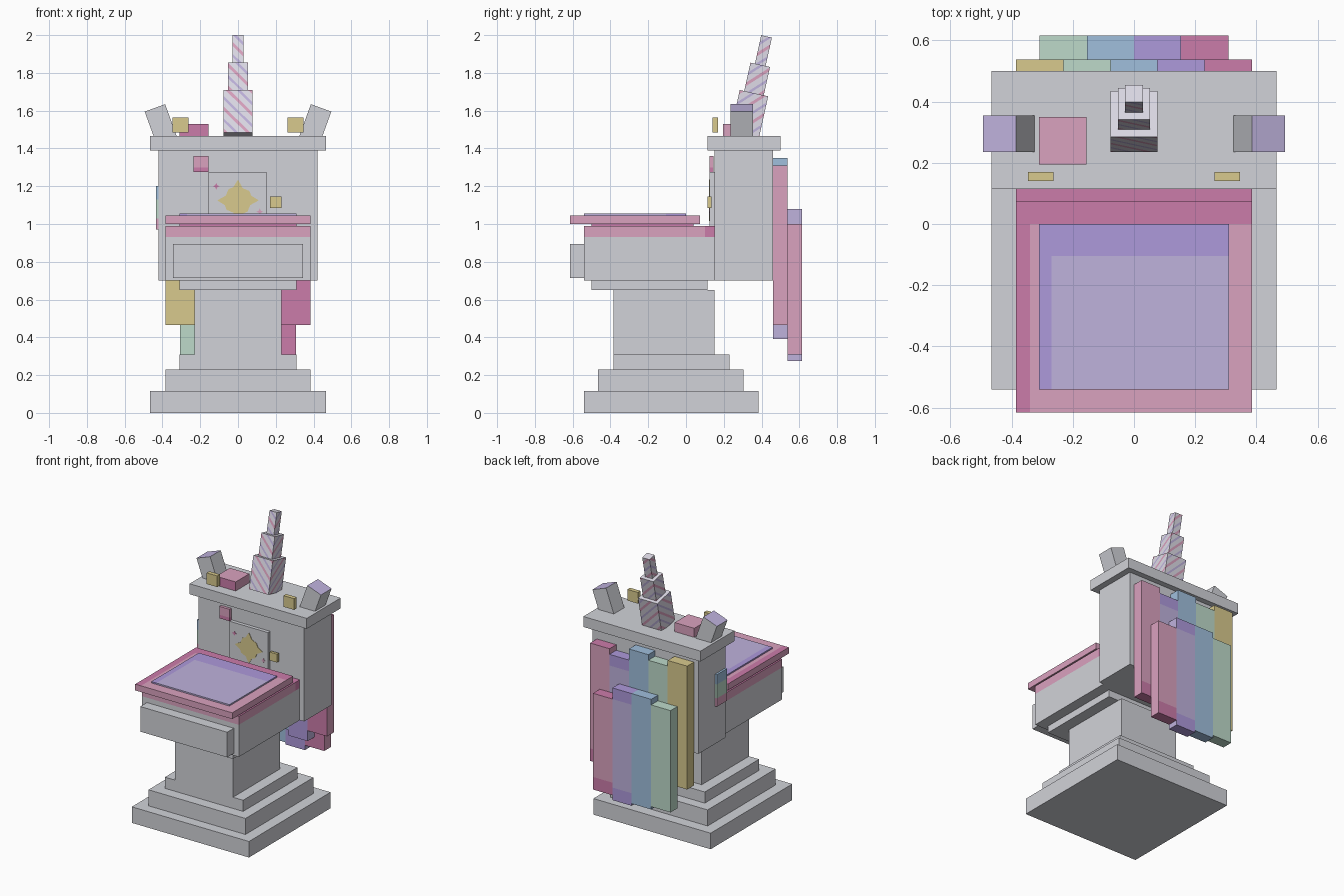
import bpy
import bmesh
from math import radians, floor
from mathutils import Matrix, Vector

cube = bpy.data.objects.get("Cube")
if cube:
    bpy.data.objects.remove(cube, do_unlink=True)


def material(name, r, g, b):
    m = bpy.data.materials.new(name)
    m.use_nodes = True
    m.diffuse_color = (r, g, b, 1)
    bsdf = next(n for n in m.node_tree.nodes if n.type == 'BSDF_PRINCIPLED')
    bsdf.inputs["Base Color"].default_value = (r, g, b, 1)
    bsdf.inputs["Roughness"].default_value = 0.8
    return m


GREY = material("stone grey", .64, .65, .69)
PINK = material("light pink", .70, .36, .52)
ROSE = material("deep pink", .60, .20, .40)
LILAC = material("light lavender", .52, .445, .72)
PURPLE = material("purple", .42, .32, .71)
BLUE = material("pastel blue", .35, .52, .72)
GREEN = material("pastel green", .51, .70, .59)
GOLD = material("soft gold", .69, .59, .27)
PALE = material("pale horn", .75, .73, .82)


def finish(name, bm, mats, rule=None, matrix=None):
    bm.normal_update()
    if rule:
        for f in bm.faces:
            f.material_index = mats.index(rule(f.calc_center_median(), f.normal))
    if matrix:
        bm.transform(matrix)
    me = bpy.data.meshes.new(name)
    bm.to_mesh(me)
    bm.free()
    for m in mats:
        me.materials.append(m)
    ob = bpy.data.objects.new(name, me)
    bpy.context.collection.objects.link(ob)
    return ob


def box(name, x, y, z, mats, cuts=(), rule=None, matrix=None):
    """Box from (min, max) pairs; cuts are (point, normal) planes that split faces."""
    bm = bmesh.new()
    bmesh.ops.create_cube(bm, size=1)
    for v in bm.verts:
        v.co = [r[0] if c < 0 else r[1] for c, r in zip(v.co, (x, y, z))]
    for co, no in cuts:
        geom = bm.verts[:] + bm.edges[:] + bm.faces[:]
        bmesh.ops.bisect_plane(bm, geom=geom, plane_co=co, plane_no=no)
    return finish(name, bm, mats if isinstance(mats, list) else [mats], rule, matrix)


def plate(name, points, centre, y, depth, mat):
    """Thin outline plate facing the front."""
    bm = bmesh.new()
    cx, cz = centre
    face = bm.faces.new([bm.verts.new((cx + px, y, cz + pz)) for px, pz in points])
    ext = bmesh.ops.extrude_face_region(bm, geom=[face])
    for v in ext["geom"]:
        if isinstance(v, bmesh.types.BMVert):
            v.co.y -= depth
    bmesh.ops.recalc_face_normals(bm, faces=bm.faces[:])
    return finish(name, bm, [mat])


def sym(w):
    return (-w, w)


X, Y, Z = Vector((1, 0, 0)), Vector((0, 1, 0)), Vector((0, 0, 1))

# Stepped base, pedestal and tank
for name, w, y, z in (
        ("base_step_lower", .465, (-.54, .385), (0, .115)),
        ("base_step_middle", .385, (-.465, .305), (.115, .23)),
        ("base_step_upper", .31, (-.385, .23), (.23, .31)),
        ("pedestal", .23, (-.385, .15), (.31, .65)),
        ("bowl_underside", .31, (-.5, .115), (.65, .7)),
        ("bowl_front_panel", .345, (-.615, -.54), (.715, .895)),
        ("tank", .42, (.15, .46), (.7, 1.39)),
        ("tank_lid", .465, (.115, .5), (1.39, 1.465))):
    box(name, sym(w), y, z, GREY)


# Bowl with a painted band round the top
def bowl_rule(c, n):
    if n.z > .5:
        return ROSE
    if c.z < .93 or n.z < -.5:
        return GREY
    return ROSE if c.y > .1 else PINK


box("bowl", sym(.385), (-.54, .15), (.7, .99), [GREY, PINK, ROSE],
    [(Z * .93, Z), (Y * .1, Y)], bowl_rule)

# Seat and its cushion, darker along the back and one side
box("seat_spacer", sym(.31), (-.5, .04), (.99, 1.0), ROSE)
box("seat", sym(.385), (-.615, .075), (1.0, 1.045), [PINK, ROSE],
    [(X * -.34, X), (Y * 0, Y)],
    lambda c, n: ROSE if n.z > .5 and (c.x < -.34 or c.y > 0) else PINK)
box("seat_cushion", sym(.31), (-.54, 0), (1.045, 1.055), [LILAC, PURPLE],
    [(X * -.27, X), (Y * -.105, Y)],
    lambda c, n: PURPLE if c.x < -.27 or c.y > -.105 else LILAC)

# Decorations on the tank front
box("emblem_panel", (-.155, .15), (.125, .15), (.99, 1.275), GREY)
quarter = [(0, .11), (.025, .065), (.06, .05), (.07, .025)]
star = []
for i in range(4):
    turn = Matrix.Rotation(radians(-90 * i), 2)
    star += [turn @ Vector(p) for p in quarter]
plate("emblem_star", star, (0, 1.125), .125, .003, GOLD)
spark = [(0, .017), (.006, .006), (.017, 0), (.006, -.006),
         (0, -.017), (-.006, -.006), (-.017, 0), (-.006, .006)]
plate("spark_upper", spark, (-.115, 1.2), .125, .003, ROSE)
plate("spark_lower", spark, (.115, 1.065), .125, .003, PINK)
box("tank_button", (.17, .23), (.115, .135), (1.085, 1.145), GOLD)
box("tank_flower", (-.235, -.155), (.125, .145), (1.275, 1.36), [PINK, ROSE],
    [(Z * 1.3, Z)], lambda c, n: ROSE if c.z < 1.3 else PINK)

# Painted panel on the tank side
box("side_panel", (-.435, -.42), (.155, .27), (.97, 1.2), [GREEN, PINK, BLUE],
    [(Z * 1.03, Z), (Z * 1.13, Z)],
    lambda c, n: PINK if c.z < 1.03 else BLUE if c.z > 1.13 else GREEN)

# Ornaments on the lid
box("lid_flower", (-.31, -.155), (.195, .35), (1.465, 1.53), [PINK, ROSE],
    (), lambda c, n: ROSE if n.y < -.5 else PINK)
for side, s in (("left", 1), ("right", -1)):
    box(side + "_gold_stud", sym(.042), (.14, .17), (1.485, 1.565), GOLD,
        matrix=Matrix.Translation((s * .305, 0, 0)))
    box(side + "_ear", sym(.0575), sym(.06), (0, .19), [GREY, LILAC], (),
        lambda c, n: LILAC if n.z > .5 else GREY,
        Matrix.Translation((s * .375, .295, 1.436)) @ Matrix.Rotation(radians(20 * s), 4, 'Y'))

# Horn: three narrowing blocks with spiral stripes, leaning back
SLANT, PITCH = Vector((1, -1, 1)), .12
BANDS = (0, .022, .06, .078)


def horn_rule(c, n):
    if abs(n.z) > .9:
        return PALE
    t = c.dot(SLANT)
    t -= floor(t / PITCH) * PITCH
    if t < BANDS[1]:
        return PINK
    return LILAC if BANDS[2] < t < BANDS[3] else PALE


stripe_cuts = [(Z * (k * PITCH + b), SLANT) for k in range(-2, 7) for b in BANDS]
lean = Matrix.Translation((0, .31, 1.468)) @ Matrix.Rotation(radians(-12.5), 4, 'X')
for name, half, z in (("horn_base", .077, (0, .23)),
                      ("horn_middle", .053, (.23, .384)),
                      ("horn_tip", .029, (.384, .538))):
    box(name, sym(half), sym(half), z, [PALE, PINK, LILAC], stripe_cuts, horn_rule, lean)


# Tail: two layers of hanging strips on the back
def strip(name, x0, y0, low, high, main, dark):
    def rule(c, n):
        if n.y < -.5 or abs(n.z) > .5:
            return dark
        if n.y > .5 and (c.z < low + .09 or (main is LILAC and c.z > high - .08)):
            return dark
        return main

    mats = [main] if main is dark else [main, dark]
    cuts = [] if main is dark else [(Z * (low + .09), Z), (Z * (high - .08), Z)]
    box(name, (x0, x0 + .154), (y0, y0 + .077), (low, high), mats, cuts, rule)


inner = (("gold", GOLD, GOLD, .465, 1.35), ("green", GREEN, GREEN, .43, 1.31),
         ("blue", BLUE, BLUE, .43, 1.35), ("purple", LILAC, PURPLE, .39, 1.27),
         ("pink", PINK, ROSE, .465, 1.31))
outer = (("green", GREEN, GREEN, .31, 1.04), ("blue", BLUE, BLUE, .29, 1.08),
         ("purple", LILAC, PURPLE, .275, 1.08), ("pink", PINK, ROSE, .31, 1.0))
for layer, strips, x0, y0 in (("inner", inner, -.385, .46), ("outer", outer, -.308, .538)):
    for i, (label, main, dark, low, high) in enumerate(strips):
        strip("tail_" + layer + "_" + label, x0 + i * .154, y0, low, high, main, dark)
